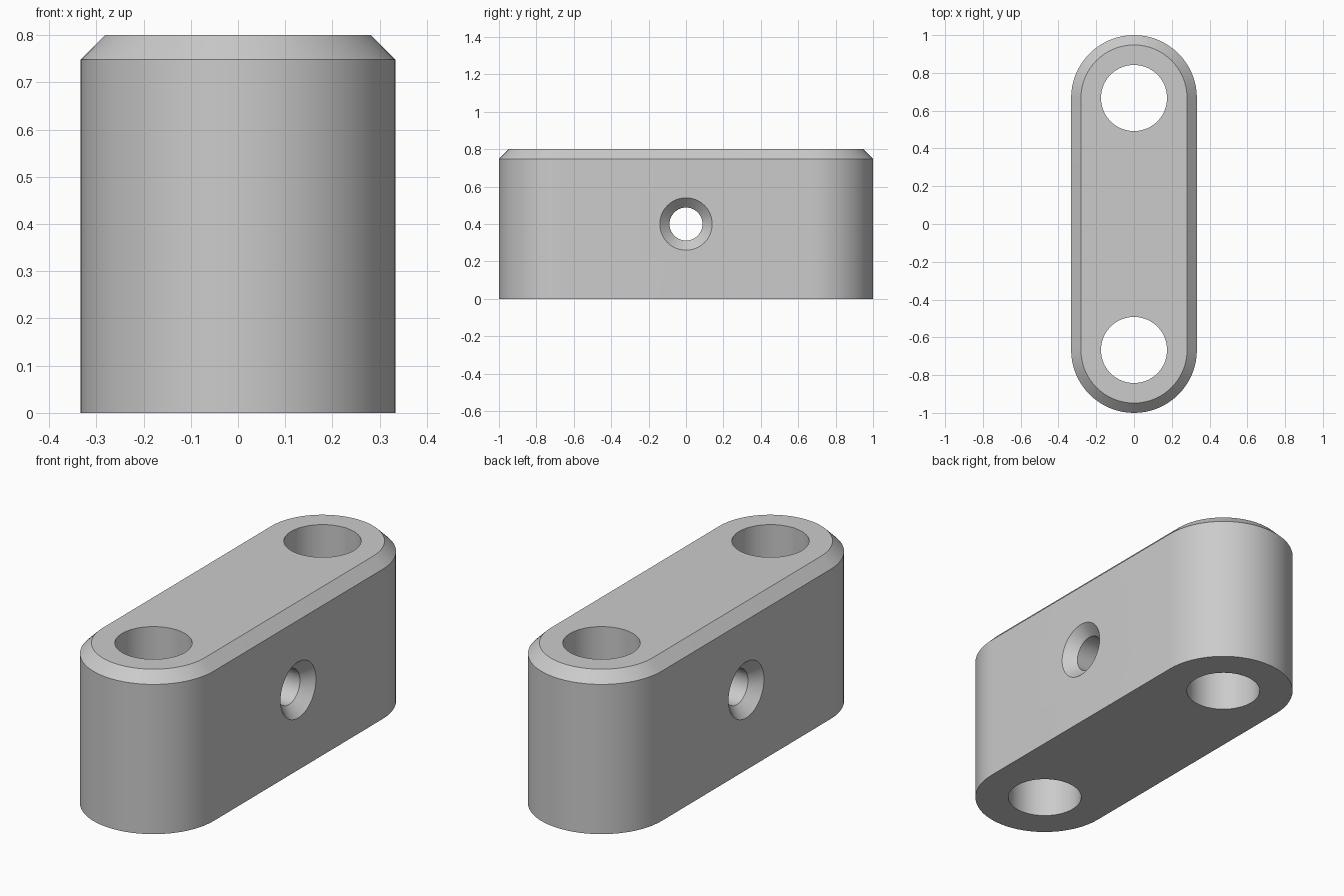
import bpy, bmesh, math
from mathutils import Matrix

if "Cube" in bpy.data.objects:
    bpy.data.objects.remove(bpy.data.objects["Cube"])

R, Y, H, C = 0.333, 0.667, 0.8, 0.052   # end radius, end centre, height, chamfer
HOLE, BORE, SINK = 0.175, 0.088, 0.14   # hole radii

grey = bpy.data.materials.new("light grey")
grey.diffuse_color = (0.6, 0.6, 0.6, 1)
grey.use_nodes = True
grey.node_tree.nodes["Principled BSDF"].inputs["Base Color"].default_value = grey.diffuse_color


def loft(name, rings):
    """Skin a stack of equal closed rings and cap both ends."""
    bm = bmesh.new()
    loops = [[bm.verts.new(p) for p in ring] for ring in rings]
    for a, b in zip(loops, loops[1:]):
        for i in range(len(a)):
            j = (i + 1) % len(a)
            bm.faces.new((a[i], a[j], b[j], b[i]))
    bm.faces.new(loops[0][::-1])
    bm.faces.new(loops[-1])
    bmesh.ops.recalc_face_normals(bm, faces=bm.faces)
    mesh = bpy.data.meshes.new(name)
    bm.to_mesh(mesh)
    bm.free()
    mesh.materials.append(grey)
    obj = bpy.data.objects.new(name, mesh)
    bpy.context.collection.objects.link(obj)
    return obj


def stadium(r, z, n=32):
    pts = []
    for side, start in ((1, 0), (-1, math.pi)):
        for i in range(n + 1):
            a = start + math.pi * i / n
            pts.append((r * math.cos(a), side * Y + r * math.sin(a), z))
    return pts


def circle(r, z, n=64):
    return [(r * math.cos(2 * math.pi * i / n), r * math.sin(2 * math.pi * i / n), z)
            for i in range(n)]


# Rounded bar with a chamfered top edge
body = loft("link_body", [stadium(R, 0), stadium(R, H - C), stadium(R - C, H)])

# Two vertical through holes
cutters = []
for s in (-1, 1):
    c = loft("pin_hole_cutter", [circle(HOLE, -0.1), circle(HOLE, H + 0.1)])
    c.data.transform(Matrix.Translation((0, s * Y, 0)))
    cutters.append(c)

# Cross bore, countersunk on both sides
d, e = SINK - BORE, 0.05
c = loft("cross_bore_cutter", [circle(SINK + e, -R - e), circle(BORE, -R + d),
                               circle(BORE, R - d), circle(SINK + e, R + e)])
c.data.transform(Matrix.Translation((0, 0, H / 2)) @ Matrix.Rotation(math.pi / 2, 4, 'Y'))
cutters.append(c)

# Cut the holes, then discard the cutters
bpy.context.view_layer.objects.active = body
for c in cutters:
    m = body.modifiers.new("hole", 'BOOLEAN')
    m.operation, m.solver, m.object = 'DIFFERENCE', 'EXACT', c
    bpy.ops.object.modifier_apply(modifier=m.name)
    bpy.data.objects.remove(c)

bpy.ops.object.select_all(action='DESELECT')
body.select_set(True)
bpy.ops.object.shade_smooth_by_angle(angle=math.radians(25))
